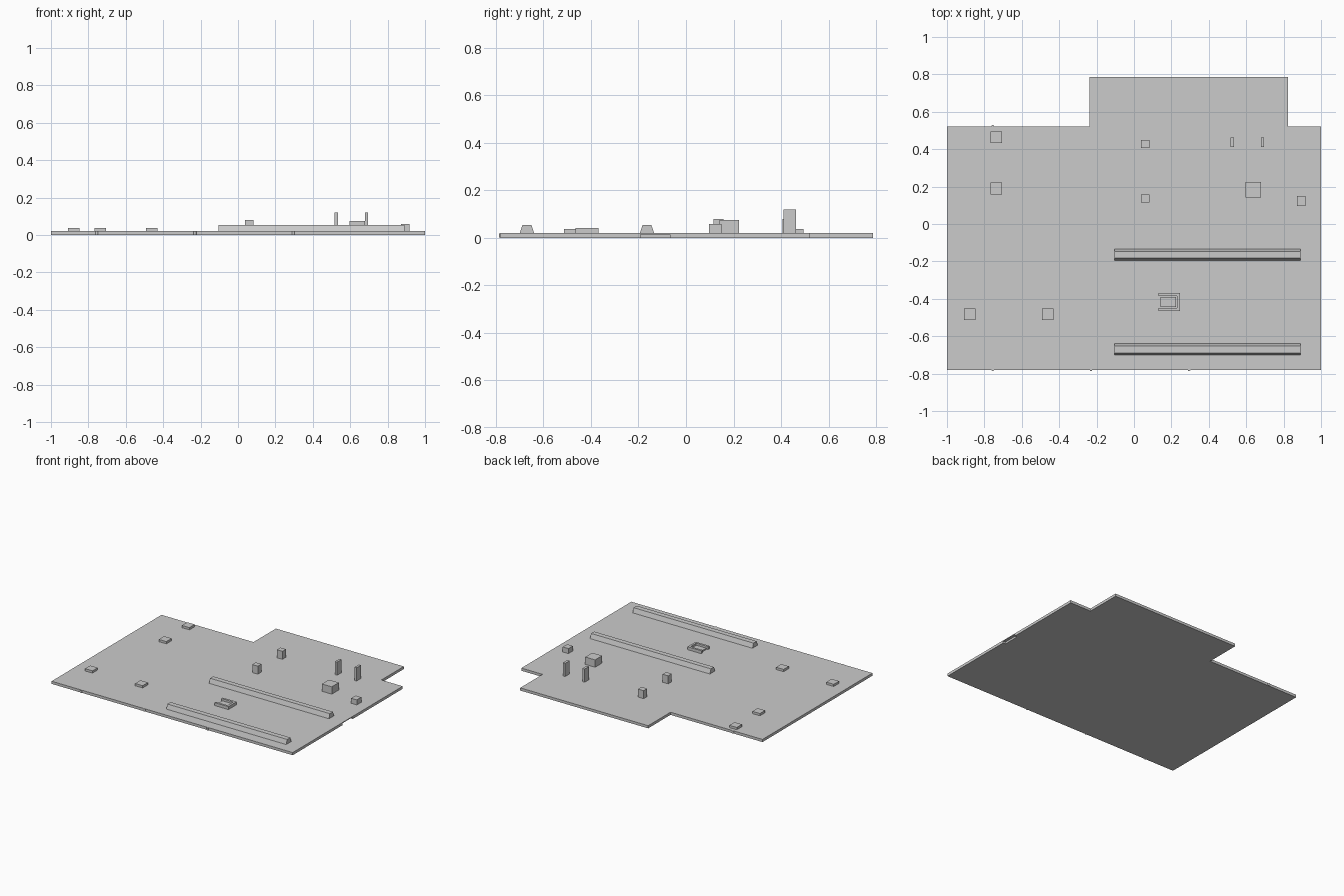
import bpy
import bmesh

cube = bpy.data.objects.get("Cube")
if cube:
    bpy.data.objects.remove(cube, do_unlink=True)

grey = bpy.data.materials.new("light grey")
grey.use_nodes = True
grey.diffuse_color = (0.6, 0.6, 0.6, 1)
grey.node_tree.nodes["Principled BSDF"].inputs["Base Color"].default_value = (0.6, 0.6, 0.6, 1)

FLOOR = 0.02


def prism(name, profile, offset):
    """Extrude a closed 3D outline along an offset vector."""
    bm = bmesh.new()
    face = bm.faces.new([bm.verts.new(p) for p in profile])
    ext = bmesh.ops.extrude_face_region(bm, geom=[face])
    moved = [g for g in ext["geom"] if isinstance(g, bmesh.types.BMVert)]
    bmesh.ops.translate(bm, verts=moved, vec=offset)
    bmesh.ops.recalc_face_normals(bm, faces=bm.faces)
    mesh = bpy.data.meshes.new(name)
    bm.to_mesh(mesh)
    bm.free()
    mesh.materials.append(grey)
    obj = bpy.data.objects.new(name, mesh)
    bpy.context.collection.objects.link(obj)
    return obj


def slab(name, outline, z0, z1):
    return prism(name, [(x, y, z0) for x, y in outline], (0, 0, z1 - z0))


def box(name, x0, x1, y0, y1, top, bottom=FLOOR):
    return slab(name, [(x0, y0), (x1, y0), (x1, y1), (x0, y1)], bottom, top)


# Base plate with the raised rear extension
front, back = -0.78, 0.522
plate = slab("base_plate", [
    (-1, front), (1, front), (1, back), (0.824, back),
    (0.824, 0.787), (-0.237, 0.787), (-0.237, back), (-1, back)], 0, FLOOR)

# Low slot under the left edge
cutter = box("slot_cutter", 0.98, 1.05, -0.192, -0.068, 0.014, -0.05)
cutter.hide_render = True
cut = plate.modifiers.new("slot", 'BOOLEAN')
cut.object = cutter
cut.operation = 'DIFFERENCE'
cut.solver = 'EXACT'
bpy.context.view_layer.objects.active = plate
bpy.ops.object.modifier_apply(modifier="slot")
bpy.data.objects.remove(cutter, do_unlink=True)

# Small round pins along the plate edges
for i, (x, y) in enumerate([(-0.755, front), (-0.23, front), (0.295, front), (-0.755, back)]):
    bpy.ops.mesh.primitive_cylinder_add(vertices=12, radius=0.007, depth=0.018,
                                        location=(x, y, 0.01))
    pin = bpy.context.object
    pin.name = f"edge_pin_{i + 1}"
    pin.data.materials.append(grey)

# Two long bars with sloping sides
for name, y0, y1 in [("front_bar", -0.7, -0.639), ("middle_bar", -0.194, -0.134)]:
    section = [(y0, FLOOR), (y1, FLOOR), (y1 - 0.012, 0.054), (y0 + 0.011, 0.054)]
    prism(name, [(-0.104, y, z) for y, z in section], (0.994, 0, 0))

# Low square pads on the right half
for i, (x, y) in enumerate([(-0.737, 0.464), (-0.737, 0.19), (-0.878, -0.483), (-0.462, -0.483)]):
    box(f"low_pad_{i + 1}", x - 0.031, x + 0.031, y - 0.031, y + 0.031, 0.037)

# Medium blocks
for i, y in enumerate([0.428, 0.137]):
    box(f"small_block_{i + 1}", 0.037, 0.083, y - 0.021, y + 0.021, 0.08)
box("large_block", 0.597, 0.679, 0.141, 0.224, 0.075)
box("side_block", 0.871, 0.918, 0.097, 0.149, 0.058)

# Pair of tall thin posts
for i, x in enumerate([0.526, 0.687]):
    box(f"tall_post_{i + 1}", x - 0.009, x + 0.009, 0.411, 0.463, 0.119)

# Open-sided frame with a low block inside it
slab("open_frame", [
    (0.131, -0.465), (0.246, -0.465), (0.246, -0.368), (0.131, -0.368),
    (0.131, -0.384), (0.23, -0.384), (0.23, -0.449), (0.131, -0.449)], FLOOR, 0.042)
box("frame_core", 0.142, 0.224, -0.443, -0.39, 0.03)
